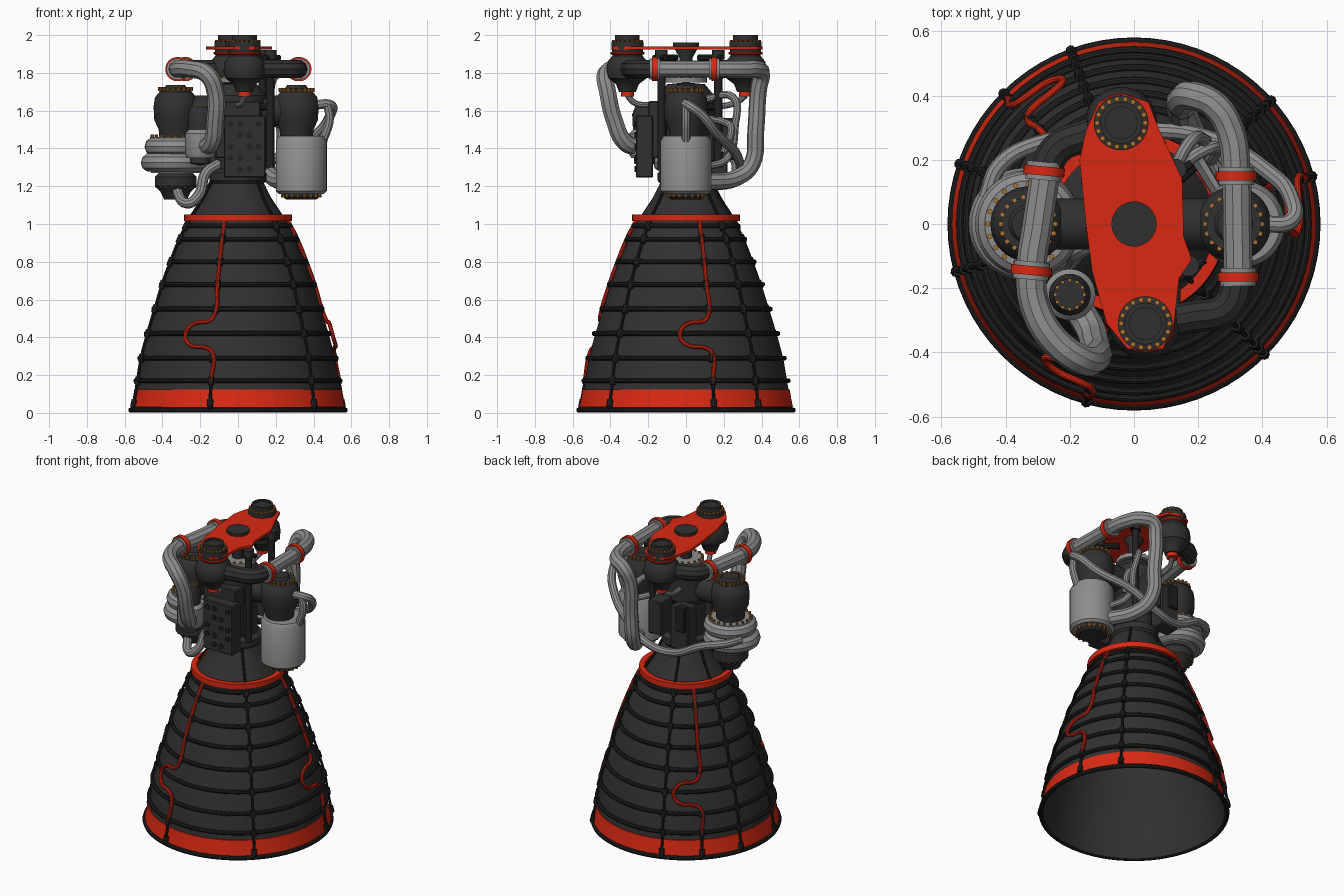
import bpy, bmesh, math
from math import cos, sin, pi, radians
from mathutils import Vector, Matrix

if "Cube" in bpy.data.objects:
    bpy.data.objects.remove(bpy.data.objects["Cube"])


def material(name, rgb):
    m = bpy.data.materials.new(name)
    m.use_nodes = True
    m.diffuse_color = (*rgb, 1)
    bsdf = m.node_tree.nodes["Principled BSDF"]
    bsdf.inputs["Base Color"].default_value = (*rgb, 1)
    bsdf.inputs["Roughness"].default_value = 0.6
    return m


DARK = material("charcoal", (.03, .03, .03))
BLACK = material("black", (.015, .015, .015))
GREY = material("light grey", (.27, .27, .27))
RED = material("red", (.7, .022, .006))
ORANGE = material("orange bolt", (.45, .17, .02))
parts = []


def add(name, bm, mat):
    bmesh.ops.recalc_face_normals(bm, faces=bm.faces)
    me = bpy.data.meshes.new(name)
    bm.to_mesh(me)
    bm.free()
    me.materials.append(mat)
    ob = bpy.data.objects.new(name, me)
    bpy.context.collection.objects.link(ob)
    parts.append(ob)
    return ob


def lathe(name, profile, mat, at=(0, 0), steps=40):
    """Revolve (radius, z) points about a vertical axis."""
    bm = bmesh.new()
    vs = [bm.verts.new((r, 0, z)) for r, z in profile]
    es = [bm.edges.new(p) for p in zip(vs, vs[1:])]
    bmesh.ops.spin(bm, geom=vs + es, cent=(0, 0, 0), axis=(0, 0, 1),
                   angle=2 * pi, steps=steps, use_merge=True)
    bmesh.ops.remove_doubles(bm, verts=bm.verts, dist=1e-5)
    bmesh.ops.translate(bm, verts=bm.verts, vec=(*at, 0))
    return add(name, bm, mat)


def hoop(name, R, r, z, mat, at=(0, 0), steps=64):
    ring = [(R + r * cos(a * pi / 5), z + r * sin(a * pi / 5)) for a in range(11)]
    return lathe(name, ring, mat, at, steps)


def pipe(name, pts, r, mat):
    cu = bpy.data.curves.new(name, "CURVE")
    cu.dimensions, cu.bevel_depth, cu.bevel_resolution = "3D", r, 3
    cu.use_fill_caps, cu.resolution_u = True, 6
    sp = cu.splines.new("BEZIER")
    sp.bezier_points.add(len(pts) - 1)
    for bp, p in zip(sp.bezier_points, pts):
        bp.co = p
        bp.handle_left_type = bp.handle_right_type = "AUTO"
    cu.materials.append(mat)
    ob = bpy.data.objects.new(name, cu)
    bpy.context.collection.objects.link(ob)
    parts.append(ob)
    return ob


def box(name, c, size, mat, bevel=.006):
    bm = bmesh.new()
    bmesh.ops.create_cube(bm, size=1, matrix=Matrix.Translation(c) @ Matrix.Diagonal((*size, 1)))
    bmesh.ops.bevel(bm, geom=bm.edges, offset=bevel, segments=1, affect="EDGES")
    return add(name, bm, mat)


def cylinders(name, ends, r, mat, sides=12):
    """Many straight cylinders, one object."""
    bm = bmesh.new()
    for a, b in ends:
        a, b = Vector(a), Vector(b)
        rot = (b - a).to_track_quat("Z", "Y").to_matrix().to_4x4()
        bmesh.ops.create_cone(bm, cap_ends=True, segments=sides, radius1=r, radius2=r,
                              depth=(b - a).length, matrix=Matrix.Translation((a + b) / 2) @ rot)
    return add(name, bm, mat)


def bolts(name, at, R, z, n=18, r=.008):
    spots = [(at[0] + R * cos(2 * pi * i / n), at[1] + R * sin(2 * pi * i / n)) for i in range(n)]
    return cylinders(name, [((x, y, z - .01), (x, y, z + .01)) for x, y in spots], r, ORANGE, 8)


# Nozzle bell
BELL = [(.565, .01), (.55, .08), (.535, .17), (.515, .29), (.48, .42), (.44, .55), (.40, .68),
        (.355, .80), (.305, .92), (.27, .99), (.235, 1.05), (.175, 1.14), (.125, 1.24)]


def bell(z):
    for (r0, z0), (r1, z1) in zip(BELL, BELL[1:]):
        if z <= z1:
            return r0 + (r1 - r0) * (z - z0) / (z1 - z0)
    return BELL[-1][0]


def on_bell(deg, z, off=.012):
    r, a = bell(z) + off, radians(deg)
    return (r * cos(a), r * sin(a), z)


lathe("nozzle", BELL + [(r - .012, z) for r, z in reversed(BELL)] + [BELL[0]], DARK, steps=72)
lathe("throat_plug", [(0, 1.22), (.12, 1.22)], DARK)
hoop("nozzle_lip", .567, .014, .015, BLACK, steps=72)
lathe("red_skirt", [(bell(.03) + .006, .03), (bell(.08) + .006, .08), (bell(.125) + .006, .125),
                    (bell(.125) - .004, .125)], RED, steps=72)
HOOPS = (.17, .29, .42, .55, .68, .80, .92, .99)
for z in HOOPS:
    hoop("stiffening_hoop", bell(z) + .006, .013, z, BLACK, steps=72)
lathe("red_collar", [(.25, 1.015), (.285, 1.015), (.285, 1.05), (.25, 1.05), (.25, 1.015)], RED, steps=64)

# Lines down the bell with clamps at every hoop
clamps = []
STOPS = (.02, .1) + HOOPS + (1.05, 1.14, 1.23)
for deg in (42, 110, 161, 195, 315):
    pipe("bell_line", [on_bell(deg, z, .016) for z in STOPS], .008, BLACK)
    clamps += [(deg, z) for z in (.05,) + HOOPS]
for deg in (15, 135, 255):
    loop = [(0, 1.04), (0, .92), (0, .8), (0, .68), (0, .53), (-3, .49), (-13, .475), (-18, .44),
            (-18, .39), (-13, .355), (-4, .345), (0, .32), (0, .17)]
    pipe("red_bell_line", [on_bell(deg + d, z, .02) for d, z in loop], .011, RED)
    pipe("bell_line_foot", [on_bell(deg, z, .018) for z in (.17, .1, .02)], .009, BLACK)
    clamps += [(deg, z) for z in (.05, .17, .29, .55, .68, .8, .92)]
cylinders("line_clamps", [(on_bell(d, z - .02, .014), on_bell(d, z + .02, .014)) for d, z in clamps],
          .017, BLACK, 8)

# Combustion chamber, injector and gimbal
lathe("chamber", [(0, 1.2), (.125, 1.2), (.15, 1.23), (.15, 1.27), (.12, 1.29), (.12, 1.5), (.15, 1.54),
                  (.15, 1.68), (.1, 1.74), (0, 1.75)], DARK)
lathe("injector_flange", [(0, 1.75), (.11, 1.75), (.11, 1.775), (0, 1.775)], GREY)
bolts("injector_bolts", (0, 0), .1, 1.775, 16)
lathe("gimbal", [(0, 1.77), (.035, 1.77), (.035, 1.88), (.07, 1.945), (.07, 1.96), (0, 1.96)], DARK)
cylinders("hot_gas_duct", [((-.33, 0, 1.6), (.33, 0, 1.6))], .08, DARK, 32)

# Red top plate
bm = bmesh.new()
outline = [(-.11, .38), (-.15, .29), (-.17, .2), (-.15, 0), (-.13, -.15), (-.085, -.31), (-.02, -.39),
           (.09, -.39), (.125, -.31), (.14, -.17), (.18, -.11), (.155, -.04), (.15, .14), (.08, .29),
           (.045, .38), (-.03, .405)]
face = bm.faces.new([bm.verts.new((x, y, 1.925)) for x, y in outline])
up = bmesh.ops.extrude_face_region(bm, geom=[face])["geom"]
bmesh.ops.translate(bm, verts=[g for g in up if isinstance(g, bmesh.types.BMVert)], vec=(0, 0, .015))
add("top_plate", bm, RED)

# Low-pressure pumps under the plate
for at in ((-.04, .315), (.035, -.31)):
    lathe("inlet_pump", [(0, 1.7), (.045, 1.7), (.06, 1.74), (.1, 1.77), (.112, 1.81), (.105, 1.86),
                         (.08, 1.89), (.085, 1.94), (.085, 1.965), (.065, 1.97), (.065, 2), (.05, 2),
                         (.05, 1.99), (0, 1.99)], DARK, at)
    lathe("pump_tip", [(0, 1.675), (.035, 1.675), (.035, 1.7)], RED, at, 20)
    hoop("pump_seal", .084, .007, 1.905, RED, at, 32)
    bolts("inlet_bolts", at, .075, 1.965)

# Large feed pipes
Z = 1.82
pipe("left_elbow", [(-.04, .315, Z), (-.15, .275, Z), (-.24, .235, Z), (-.275, .17, Z)], .05, DARK)
pipe("left_feed_pipe", [(-.275, .17, Z), (-.3, 0, Z), (-.32, -.15, Z), (-.31, -.25, Z), (-.25, -.36, Z),
                        (-.16, -.425, 1.79), (-.12, -.415, 1.7), (-.12, -.38, 1.55), (-.14, -.32, 1.43),
                        (-.19, -.24, 1.41)], .047, GREY)
pipe("right_elbow", [(.035, -.31, Z), (.18, -.29, Z), (.29, -.26, Z), (.325, -.16, Z)], .05, DARK)
pipe("right_feed_pipe", [(.325, -.16, Z), (.322, 0, Z), (.318, .16, Z), (.3, .29, Z), (.25, .37, Z),
                         (.18, .4, 1.8), (.15, .385, 1.72), (.15, .37, 1.5), (.15, .35, 1.32),
                         (.18, .28, 1.25), (.3, .08, 1.22)], .045, GREY)
for x, y, dx in ((-.28, .165, -.1), (-.32, -.145, -.1), (.325, -.165, 0), (.318, .15, 0)):
    d = Vector((-dx, 1, 0)) * .014
    c = Vector((x, y, Z))
    cylinders("red_flange", [(c - d, c + d)], .064, RED, 28)
    cylinders("grey_flange", [(c - d * 2, c + d * 2)], .056, GREY, 28)

# High-pressure pumps
HEAD = [(.085, 1.44), (.09, 1.5), (.113, 1.55), (.117, 1.62), (.11, 1.67), (.085, 1.7), (.085, 1.72),
        (.06, 1.72), (.05, 1.735), (0, 1.735)]
R, L, S = (.335, 0), (-.33, 0), (-.2, -.22)
lathe("right_pump_head", HEAD, DARK, (.31, 0))
lathe("right_pump_can", [(0, 1.16), (.12, 1.16), (.135, 1.175), (.135, 1.44), (.12, 1.465), (0, 1.465)], GREY, R)
lathe("right_pump_base", [(.1, 1.17), (.1, 1.145), (.08, 1.13), (0, 1.13)], DARK, R)
bolts("right_base_bolts", R, .1, 1.15)
bolts("right_head_bolts", (.31, 0), .088, 1.71)
lathe("left_pump_head", HEAD, DARK, L)
bolts("left_head_bolts", L, .085, 1.715)
bolts("left_collar_bolts", L, .125, 1.465, 20)
lathe("left_pump_core", [(0, 1.27), (.13, 1.27), (.135, 1.3), (.135, 1.46), (0, 1.46)], GREY, L)
hoop("upper_volute", .115, .05, 1.41, GREY, L, 40)
hoop("lower_volute", .125, .05, 1.325, GREY, (-.34, 0), 40)
lathe("left_pump_base", [(.08, 1.28), (.11, 1.25), (.11, 1.2), (.08, 1.17), (.06, 1.13), (0, 1.13)], DARK, L)
bolts("left_base_bolts", L, .1, 1.2)
lathe("small_pump_head", [(.06, 1.48), (.065, 1.58), (.05, 1.62), (0, 1.62)], DARK, S, 28)
lathe("small_pump_body", [(0, 1.35), (.07, 1.35), (.08, 1.37), (.08, 1.48), (.06, 1.5), (0, 1.5)], GREY, S, 28)
lathe("small_pump_base", [(.055, 1.36), (.055, 1.32), (0, 1.31)], DARK, S, 28)
bolts("small_pump_bolts", S, .045, 1.615, 12, .006)

# Thin connecting tubes
pipe("rear_crossover", [(-.46, .08, 1.37), (-.42, .18, 1.37), (-.3, .25, 1.35), (-.1, .27, 1.26), (.08, .29, 1.28),
                        (.25, .26, 1.38), (.42, .16, 1.48), (.49, .08, 1.58), (.49, .01, 1.63),
                        (.4, 0, 1.63)], .026, GREY)
pipe("side_tube", [(.47, 0, 1.64), (.485, 0, 1.56), (.45, 0, 1.44)], .024, GREY)
pipe("drain_tube", [(-.33, -.06, 1.19), (-.27, -.13, 1.11), (-.21, -.12, 1.15), (-.17, -.08, 1.27),
                    (-.1, -.05, 1.32)], .028, GREY)
pipe("upper_tube", [(.1, .1, 1.66), (.17, .25, 1.67), (.22, .26, 1.52), (.23, .22, 1.35),
                    (.3, .1, 1.3)], .02, GREY)
pipe("middle_tube", [(.08, .1, 1.56), (.17, .2, 1.54), (.25, .24, 1.5), (.24, .2, 1.38)], .02, GREY)
pipe("front_bleed", [(.035, -.31, 1.68), (.02, -.27, 1.64), (0, -.19, 1.63)], .016, GREY)
pipe("rear_bleed", [(-.04, .315, 1.68), (-.06, .26, 1.64), (-.05, .13, 1.62)], .016, GREY)

# Struts
STRUTS = [(.13, .17), (.17, -.13)]
cylinders("struts", [((x, y, 1.3), (x, y, 1.9)) for x, y in STRUTS], .022, BLACK, 16)
cylinders("strut_heads", [((x, y, 1.87), (x, y, 1.92)) for x, y in STRUTS], .033, DARK, 16)
cylinders("strut_arms", [((x, y, z), (x * .4, y * .4, z)) for x, y in STRUTS for z in (1.32, 1.62, 1.88)],
          .018, BLACK, 10)
cylinders("strut_pins", [((x - .03, y - .04, 1.88), (x + .05, y + .02, 1.88)) for x, y in STRUTS], .014, BLACK, 10)

# Control boxes
box("control_box", (.035, -.22, 1.41), (.22, .09, .33), DARK)
box("control_box_back", (.0, -.15, 1.5), (.24, .1, .3), DARK)
cylinders("box_sockets", [((.035 + i * .05, -.262, 1.29 + j * .06), (.035 + i * .05, -.272, 1.29 + j * .06))
                          for i in (-1.5, -.5, .5, 1.5) for j in range(5) if (i + j) % 3 != 1.5],
          .016, BLACK, 10)
box("rear_box", (-.1, .17, 1.4), (.13, .1, .28), DARK)
box("rear_box_small", (-.12, .21, 1.47), (.07, .06, .16), BLACK)
box("side_box", (.05, .2, 1.45), (.1, .12, .22), DARK)

# Convert pipes to meshes and smooth everything but sharp edges
bpy.ops.object.select_all(action="DESELECT")
for ob in parts:
    ob.select_set(True)
bpy.context.view_layer.objects.active = next(o for o in parts if o.type == "CURVE")
bpy.ops.object.convert(target="MESH")
bpy.ops.object.shade_smooth_by_angle(angle=radians(35))
